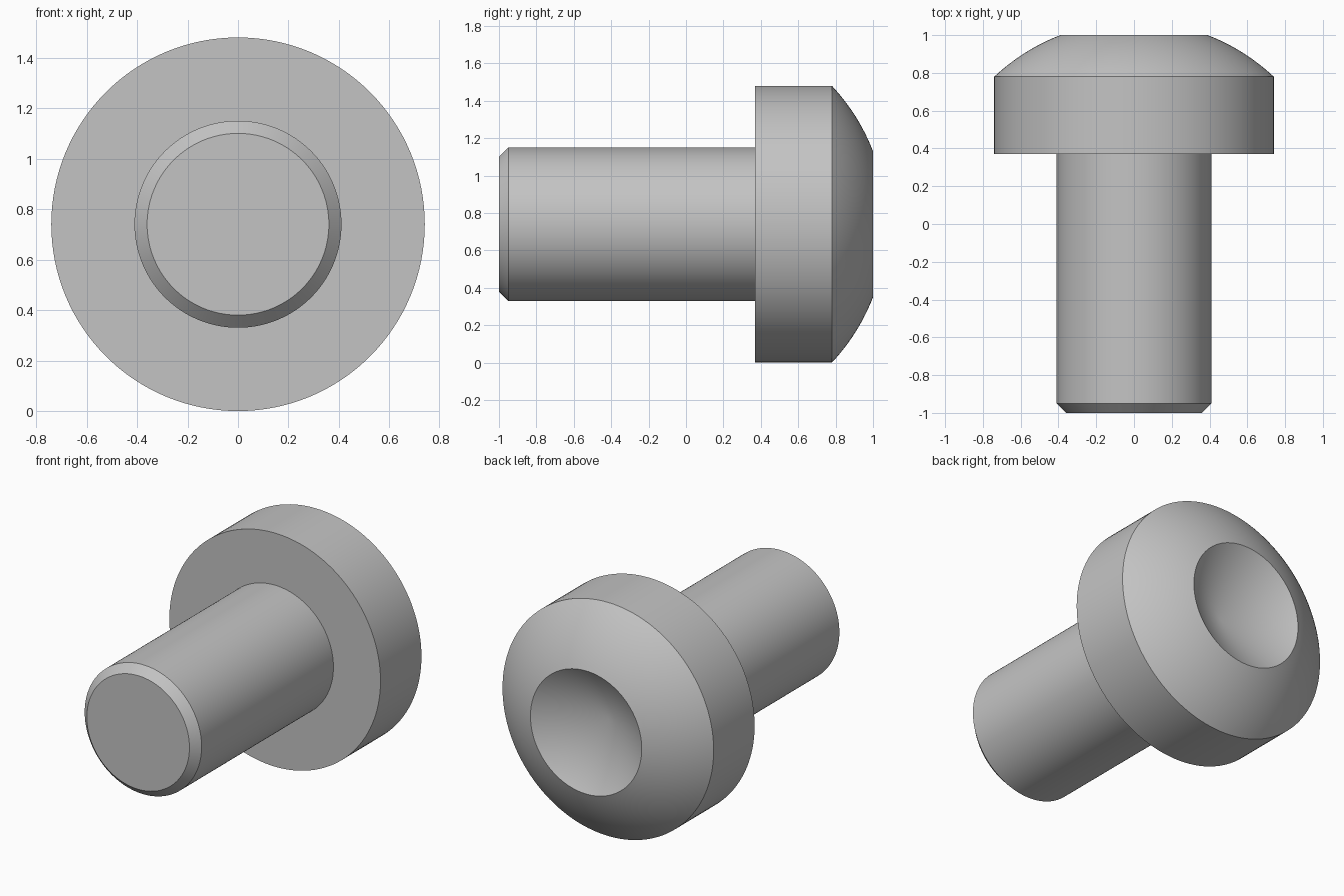
import bpy
import bmesh
from math import asin, cos, radians, sin, tau

cube = bpy.data.objects.get("Cube")
if cube:
    bpy.data.objects.remove(cube, do_unlink=True)

SEGMENTS = 128
HEAD_R, SHAFT_R, TIP_R, RECESS_R = 0.74, 0.41, 0.36, 0.39
TIP_Y, CHAMFER_Y, COLLAR_Y, DOME_Y, CROWN_Y, RECESS_Y = -1, -0.95, 0.37, 0.78, 1, 0.775

steel = bpy.data.materials.new("plain grey")
steel.use_nodes = True
grey = (0.55, 0.55, 0.55, 1)
steel.diffuse_color = grey
steel.node_tree.nodes["Principled BSDF"].inputs["Base Color"].default_value = grey


def lathe(name, profile):
    """Revolve (radius, y) points about the y axis; zero radius makes a pole."""
    bm = bmesh.new()
    rings = []
    for r, y in profile:
        if r == 0:
            rings.append([bm.verts.new((0, y, 0))] * SEGMENTS)
        else:
            angles = [tau * k / SEGMENTS for k in range(SEGMENTS)]
            rings.append([bm.verts.new((r * cos(a), y, r * sin(a))) for a in angles])
    for low, high in zip(rings, rings[1:]):
        for k in range(SEGMENTS):
            n = (k + 1) % SEGMENTS
            corners = dict.fromkeys((low[k], high[k], high[n], low[n]))
            bm.faces.new(list(corners))
    mesh = bpy.data.meshes.new(name)
    bm.to_mesh(mesh)
    bm.free()
    mesh.materials.append(steel)
    obj = bpy.data.objects.new(name, mesh)
    bpy.context.collection.objects.link(obj)
    obj.location.z = HEAD_R
    bpy.ops.object.select_all(action="DESELECT")
    obj.select_set(True)
    bpy.context.view_layer.objects.active = obj
    bpy.ops.object.shade_smooth_by_angle(angle=radians(20))
    return obj


# Shaft with a chamfered tip, open where it meets the head
lathe("shaft", [(0, TIP_Y), (TIP_R, TIP_Y), (SHAFT_R, CHAMFER_Y), (SHAFT_R, COLLAR_Y)])

# Spherical dome centred on the axis, running from the rim to the recess
centre = ((CROWN_Y**2 + RECESS_R**2) - (DOME_Y**2 + HEAD_R**2)) / (2 * (CROWN_Y - DOME_Y))
radius = (HEAD_R**2 + (DOME_Y - centre)**2) ** 0.5
start, end = asin(HEAD_R / radius), asin(RECESS_R / radius)
steps = 12
angles = [start + (end - start) * k / steps for k in range(steps + 1)]
dome = [(radius * sin(a), centre + radius * cos(a)) for a in angles]

# Head: flat underside, cylindrical rim, dome and conical recess
lathe("head", [(SHAFT_R, COLLAR_Y), (HEAD_R, COLLAR_Y)] + dome + [(0, RECESS_Y)])
